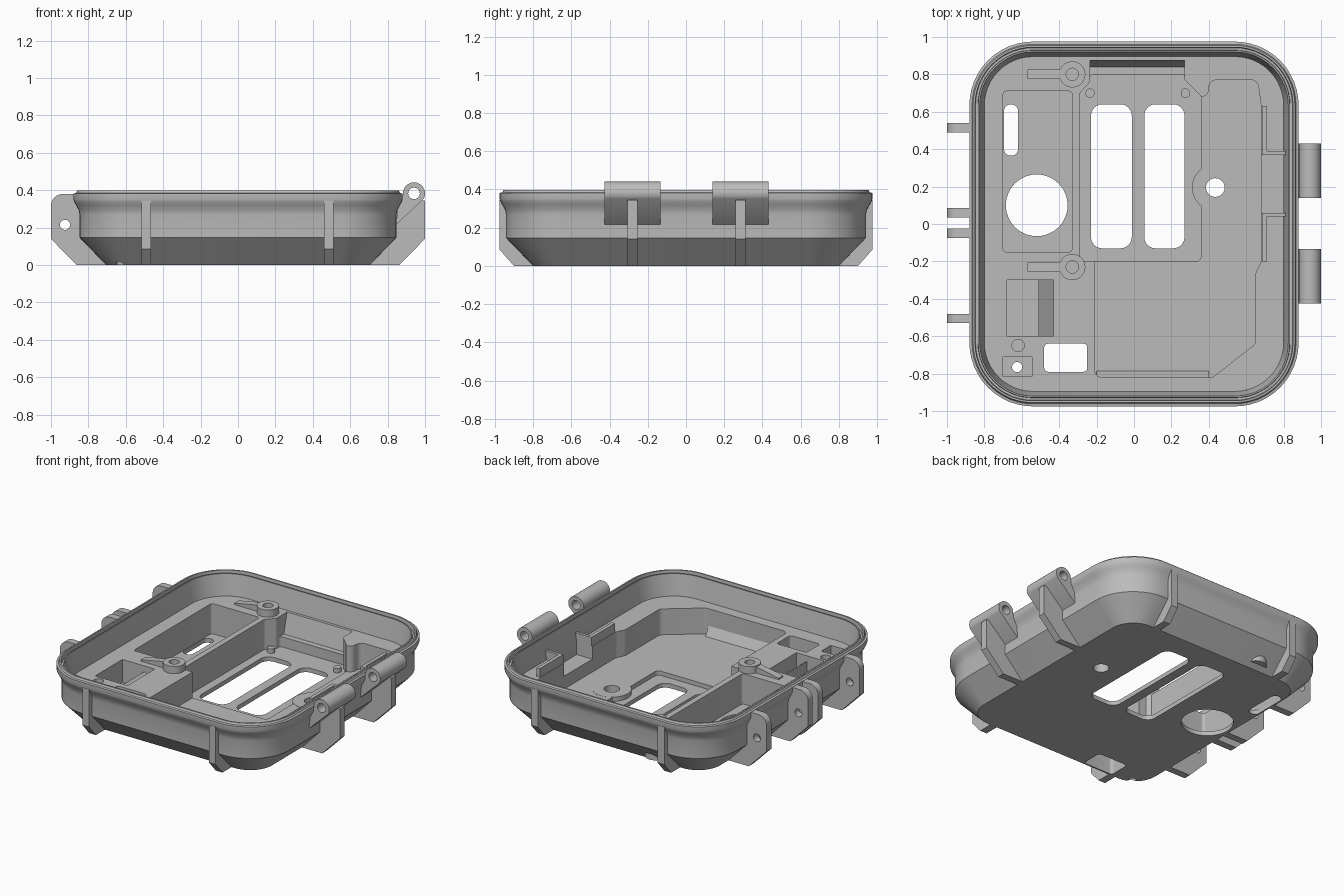
import bpy, bmesh, math
from mathutils import Vector

if "Cube" in bpy.data.objects:
    bpy.data.objects.remove(bpy.data.objects["Cube"])

grey = bpy.data.materials.new("plain grey")
grey.use_nodes = True
GREY = (0.5, 0.5, 0.5, 1)
grey.diffuse_color = GREY
grey.node_tree.nodes["Principled BSDF"].inputs["Base Color"].default_value = GREY


def finish(bm, name):
    bmesh.ops.recalc_face_normals(bm, faces=bm.faces)
    mesh = bpy.data.meshes.new(name)
    bm.to_mesh(mesh)
    bm.free()
    mesh.materials.append(grey)
    ob = bpy.data.objects.new(name, mesh)
    bpy.context.collection.objects.link(ob)
    return ob


def rounded(pts, r, only=None, n=6):
    """Polygon with circular fillets, limited by the edge lengths."""
    out = []
    for i, p in enumerate(pts):
        p, a, b = Vector(p), Vector(pts[i - 1]), Vector(pts[(i + 1) % len(pts)])
        if only is not None and i not in only:
            out.append(p)
            continue
        da, db = (a - p).normalized(), (b - p).normalized()
        half = da.angle(db) / 2
        t = min(r / math.tan(half), (a - p).length * .49, (b - p).length * .49)
        w = math.sin(half)
        for k in range(n + 1):
            s = k / n
            c0, c1, c2 = (1 - s) ** 2, 2 * s * (1 - s) * w, s * s
            out.append(((p + da * t) * c0 + p * c1 + (p + db * t) * c2) / (c0 + c1 + c2))
    return out


def rect(x0, x1, y0, y1, r=0):
    pts = [(x0, y0), (x1, y0), (x1, y1), (x0, y1)]
    return rounded(pts, r) if r else pts


def circle(x, y, r, n=32, a0=0, a1=360):
    m = n if a1 - a0 == 360 else n - 1
    angles = [math.radians(a0 + (a1 - a0) * k / m) for k in range(n)]
    return [(x + r * math.cos(a), y + r * math.sin(a)) for a in angles]


def prism(name, pts, lo, hi, axis="z"):
    """Extrude a 2D outline along an axis."""
    place = {"z": lambda p, h: (p[0], p[1], h),
             "y": lambda p, h: (p[0], h, p[1]),
             "x": lambda p, h: (h, p[0], p[1])}[axis]
    bm = bmesh.new()
    a, b = ([bm.verts.new(place(p, h)) for p in pts] for h in (lo, hi))
    bm.faces.new(a)
    bm.faces.new(b)
    for i in range(len(a)):
        bm.faces.new((a[i - 1], a[i], b[i], b[i - 1]))
    return finish(bm, name)


def activate(ob):
    bpy.ops.object.select_all(action="DESELECT")
    ob.select_set(True)
    bpy.context.view_layer.objects.active = ob


def cut(ob, pts, lo=-.1, hi=.6, axis="z"):
    tool = prism("cutter", pts, lo, hi, axis)
    tool.hide_render = True
    mod = ob.modifiers.new("cut", "BOOLEAN")
    mod.operation, mod.solver, mod.object = "DIFFERENCE", "EXACT", tool
    activate(ob)
    bpy.ops.object.modifier_apply(modifier=mod.name)
    bpy.data.objects.remove(tool)


# Case shell: rounded rings stacked as (height, inset), up the outside and down inside
rings = [(0, .175), (.147, .033), (.27, .033), (.295, .028), (.32, .014), (.34, .003),
         (.35, 0), (.382, 0), (.385, .014), (.398, .02), (.398, .03), (.365, .033),
         (.365, .045), (.385, .047), (.385, .055), (.30, .07), (.24, .08)]
bm = bmesh.new()
loops = []
for z, d in rings:
    outline = rounded(rect(d - .88, .88 - d, d - .975, .975 - d), .34 - d, n=12)
    loops.append([bm.verts.new((p[0], p[1], z)) for p in outline])
for a, b in zip(loops, loops[1:]):
    for i in range(len(a)):
        bm.faces.new((a[i - 1], a[i], b[i], b[i - 1]))
bm.faces.new(loops[0])
bm.faces.new(loops[-1])
case = finish(bm, "case_shell")

# Pockets sunk into the inner deck
main_pocket = [(-.21, -.82), (.42, -.82), (.65, -.64), (.65, -.26), (.68, -.2), (.68, .63),
               (.66, .77), (.4, .77), (.4, .68), (.3, .68), (.3, -.1), (-.21, -.1)]
slot_pocket = [(-.29, -.2), (.36, -.2), (.36, .68), (.27, .77), (.27, .8), (-.235, .8),
               (-.235, .76), (-.29, .7)]
cut(case, rounded(main_pocket, .04), .06)
cut(case, rounded(slot_pocket, .03), .03)
cut(case, [(.7, .1), (.84, .1), (.875, .24), (.875, .3), (.7, .3)], -.235, .27, "x")
cut(case, rect(-.7, -.33, -.15, .71, .02), .03)
cut(case, rect(.66, .8, .06, .37), .15)
cut(case, [(-.68, .08), (-.51, .08), (-.51, .2), (-.43, .14), (-.43, .3), (-.68, .3)],
    -.6, -.3, "y")
cut(case, rect(-.7, -.545, -.815, -.71), .17)
cut(case, circle(-.62, -.65, .033), .18)

# Openings through the floor
for hole in (rect(-.23, -.012, -.13, .64, .06), rect(.055, .27, -.13, .64, .06),
             rect(-.695, -.62, .365, .64, .036), rect(-.48, -.25, -.79, -.64, .02),
             circle(-.52, .1, .165, 48), circle(.435, .195, .05),
             circle(-.625, -.765, .027)):
    cut(case, hole)
parts = [case]

# Collar around the round cable hole, and two pegs above the long slots
collar = prism("hole_collar", circle(.435, .195, .125), .02, .061)
cut(collar, circle(.435, .195, .05))
parts.append(collar)
for side, x in (("right", -.235), ("left", .275)):
    parts.append(prism("slot_peg_" + side, circle(x, .7, .025, 20), .025, .06))

# Sloped foot along the front wall of the main pocket
parts.append(prism("pocket_slope", [(-.825, .05), (-.78, .05), (-.825, .13)], -.2, .4, "x"))

# Screw bosses, each with a tapering tail on the deck
for side, y in (("back", .8), ("front", -.23)):
    boss = prism("screw_boss_" + side, circle(-.33, y, .07), .03, .29)
    cut(boss, circle(-.33, y, .033), .1)
    tail = prism("boss_tail_" + side, [(-.57, .2), (-.39, .2), (-.39, .285), (-.57, .25)],
                 y - .025, y + .025, "y")
    parts += [boss, tail]

# L-shaped guide plates beside the left wall
for side, y0, y1, yr in (("front", -.2, .06, .05), ("back", .37, .63, .38)):
    parts.append(prism("guide_plate_" + side, rect(.685, .71, y0, y1), .05, .3))
    parts.append(prism("guide_return_" + side, rect(.7, .815, yr - .01, yr + .01), .14, .3))

# Standing ribs on the front and back walls
rib = [(.80, 0), (.9, 0), (.975, .085), (.975, .345), (.935, .345), (.935, .15)]
for side, s in (("front", -1), ("back", 1)):
    for hand, x in (("right", -.49), ("left", .485)):
        parts.append(prism(f"{side}_rib_{hand}", [(s * y, z) for y, z in rib],
                           x - .026, x + .026, "x"))

# Hinge knuckles with webs below
web = [(.70, 0), (.862, 0), (1, .14), (1, .345), (.86, .345), (.845, .3), (.845, .15)]
knuckle = [(.845, .215)] + circle(.941, .383, .059, 24, -30, 190) + [(.86, .36)]
for side, y in (("front", -.28), ("back", .285)):
    hinge = prism("hinge_knuckle_" + side, knuckle, y - .146, y + .146, "y")
    cut(hinge, circle(.941, .383, .031, 24), -1, 1, "y")
    parts += [hinge, prism("hinge_web_" + side, web, y - .025, y + .025, "y")]

# Latch lugs with pin holes
lug_outline = [(-.70, 0), (-.862, 0), (-1, .14), (-1, .38), (-.87, .38), (-.845, .29),
               (-.845, .15)]
for i, y in enumerate((.515, .06, -.05, -.505), 1):
    lug = prism(f"latch_lug_{i}", rounded(lug_outline, .08, only=(3,), n=10),
                y - .025, y + .025, "y")
    cut(lug, circle(-.925, .215, .027, 24), -1, 1, "y")
    parts.append(lug)

for ob in parts:
    activate(ob)
    bpy.ops.object.shade_smooth_by_angle(angle=math.radians(28))
